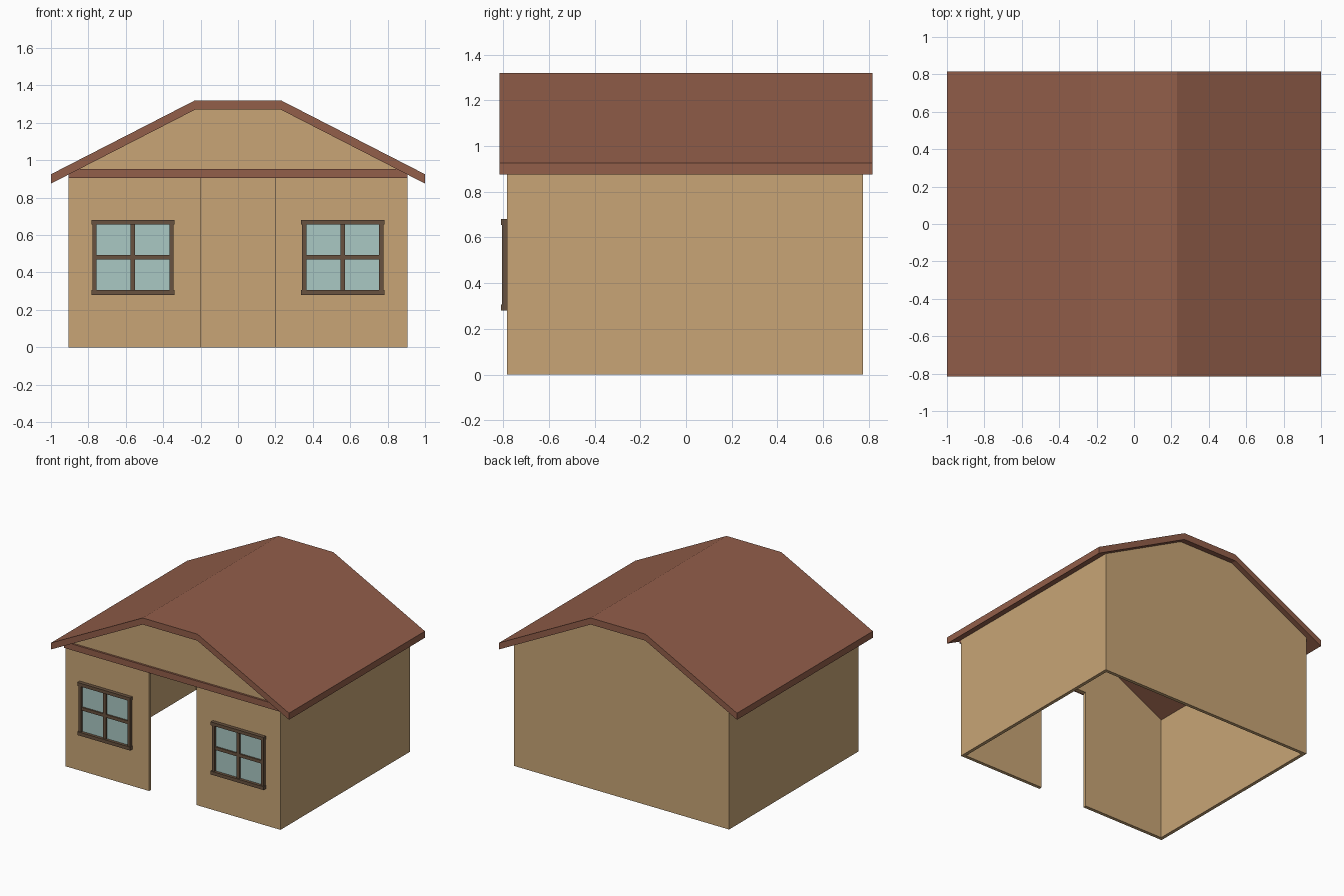
import bpy, bmesh

if "Cube" in bpy.data.objects:
    bpy.data.objects.remove(bpy.data.objects["Cube"])


def material(name, rgb):
    m = bpy.data.materials.new(name)
    m.diffuse_color = (*rgb, 1)
    m.use_nodes = True
    m.node_tree.nodes["Principled BSDF"].inputs["Base Color"].default_value = m.diffuse_color
    return m


WALL = material("wall_tan", (0.578, 0.376, 0.182))
ROOF = material("roof_brown", (0.288, 0.112, 0.068))
FRAME = material("frame_brown", (0.140, 0.085, 0.050))
GLASS = material("glass_blue", (0.402, 0.578, 0.546))


def prism(name, profile, y0, y1, mat):
    """Extrude an (x, z) profile from y0 to y1."""
    bm = bmesh.new()
    face = bm.faces.new([bm.verts.new((x, y0, z)) for x, z in profile])
    new = bmesh.ops.extrude_face_region(bm, geom=[face])["geom"]
    bmesh.ops.translate(bm, vec=(0, y1 - y0, 0),
                        verts=[g for g in new if isinstance(g, bmesh.types.BMVert)])
    bmesh.ops.recalc_face_normals(bm, faces=bm.faces)
    mesh = bpy.data.meshes.new(name)
    bm.to_mesh(mesh)
    bm.free()
    mesh.materials.append(mat)
    obj = bpy.data.objects.new(name, mesh)
    bpy.context.collection.objects.link(obj)
    return obj


def box(name, x0, x1, z0, z1, y0, y1, mat):
    return prism(name, [(x0, z0), (x1, z0), (x1, z1), (x0, z1)], y0, y1, mat)


FRONT, BACK, HALF, T = -0.782, 0.775, 0.905, 0.025
DOOR_L, DOOR_R, DOOR_TOP = -0.2, 0.197, 0.905
RIDGE_X, EAVE_Z, RIDGE_Z, ROOF_T = 0.23, 0.875, 1.27, 0.05


def under_roof(x):
    return EAVE_Z + (1 - abs(x)) * (RIDGE_Z - EAVE_Z) / (1 - RIDGE_X)


# Roof: bent slab with a flat ridge
under = [(-1, EAVE_Z), (-RIDGE_X, RIDGE_Z), (RIDGE_X, RIDGE_Z), (1, EAVE_Z)]
prism("roof", under + [(x, z + ROOF_T) for x, z in reversed(under)], -0.816, 0.816, ROOF)

# Gabled end walls, the front one with a doorway
gable = [(HALF, under_roof(HALF)), (RIDGE_X, RIDGE_Z),
         (-RIDGE_X, RIDGE_Z), (-HALF, under_roof(HALF))]
prism("back_wall", [(-HALF, 0), (HALF, 0)] + gable, BACK - T, BACK, WALL)
prism("front_wall", [(-HALF, 0), (DOOR_L, 0), (DOOR_L, DOOR_TOP), (DOOR_R, DOOR_TOP),
                     (DOOR_R, 0), (HALF, 0)] + gable, FRONT, FRONT + T, WALL)

# Side walls, tops following the roof slope
for side, s in (("left", -1), ("right", 1)):
    inner = HALF - T
    prism(side + "_wall", [(s * HALF, 0), (s * inner, 0), (s * inner, under_roof(inner)),
                           (s * HALF, under_roof(HALF))], FRONT + T, BACK - T, WALL)

# Trim band across the front
box("front_trim", -HALF, HALF, DOOR_TOP, 0.952, FRONT - 0.015, FRONT, ROOF)

# Windows: pane, stiles, rails and crossing bars
for side, cx in (("left", -0.562), ("right", 0.56)):
    def part(name, x0, x1, z0, z1, depth, mat=FRAME):
        box(f"{side}_window_{name}", cx + x0, cx + x1, z0, z1, FRONT - depth, FRONT, mat)

    part("glass", -0.205, 0.205, 0.30, 0.66, 0.006, GLASS)
    part("stile_left", -0.217, -0.195, 0.306, 0.655, 0.022)
    part("stile_right", 0.195, 0.217, 0.306, 0.655, 0.022)
    part("top_rail", -0.222, 0.222, 0.655, 0.68, 0.028)
    part("bottom_rail", -0.222, 0.222, 0.28, 0.306, 0.028)
    part("upright_bar", -0.012, 0.012, 0.306, 0.655, 0.018)
    part("cross_bar", -0.195, 0.195, 0.47, 0.494, 0.017)
